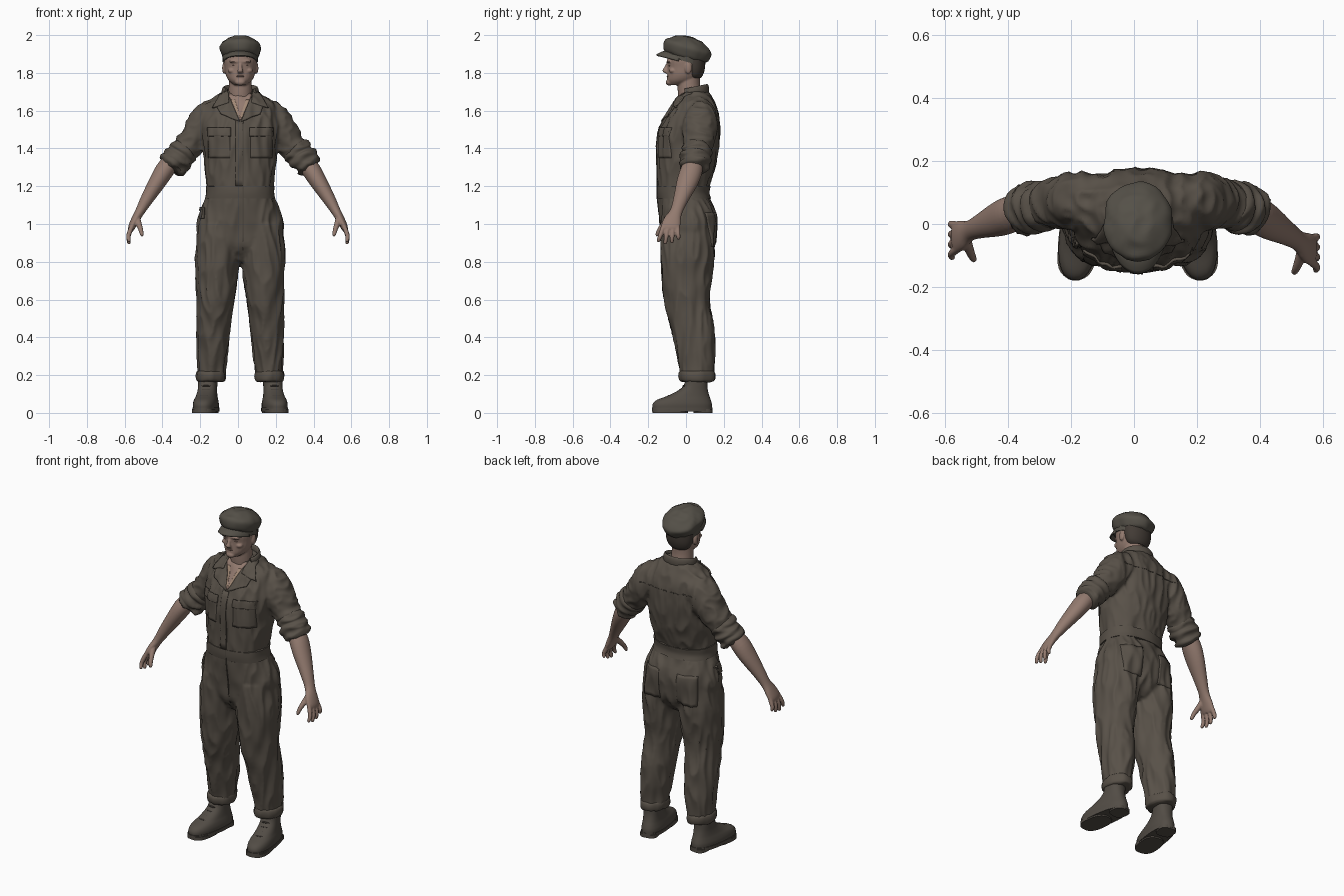
import bpy, bmesh, math
from mathutils import Vector, Matrix, noise
from mathutils.bvhtree import BVHTree

if "Cube" in bpy.data.objects:
    bpy.data.objects.remove(bpy.data.objects["Cube"])


def material(name, r, g, b):
    m = bpy.data.materials.new(name)
    m.use_nodes = True
    m.diffuse_color = (r, g, b, 1)
    m.node_tree.nodes["Principled BSDF"].inputs["Base Color"].default_value = (r, g, b, 1)
    return m


CLOTH = material("olive cloth", .098, .082, .065)
SEAM = material("dark cloth", .075, .063, .05)
CAP = material("cap wool", .09, .081, .065)
SKIN = material("skin", .29, .195, .158)
HAIR = material("hair", .055, .044, .036)
FACE = material("brows and lips", .2, .125, .1)
SHIRT = material("undershirt", .36, .25, .18)
BOOT = material("boot leather", .085, .073, .06)
DARK = material("lace cord", .05, .042, .036)

MID = .012  # the body stands slightly off centre


def mx(s, x):
    return MID + s * x


def smooth(pts, k):
    """Catmull-Rom through rows of (x, y, z, radius_u, radius_v)."""
    P = [Vector(p) for p in pts]
    out = []
    for i in range(len(P) - 1):
        a, b, c, d = P[max(i - 1, 0)], P[i], P[i + 1], P[min(i + 2, len(P) - 1)]
        for j in range(k):
            t = j / k
            out.append((b * 2 + (c - a) * t + (a * 2 - b * 5 + c * 4 - d) * t * t
                        + (b * 3 - a - c * 3 + d) * t ** 3) * .5)
    return out + [P[-1]]


def tube(bm, pts, k=4, n=28, flat=False, ref=(0, 1, 0), p=2.0):
    """Closed loft; flat keeps every ring horizontal, p squares the section."""
    P, rows, ref = smooth(pts, k), [], Vector(ref)
    for i, q in enumerate(P):
        d = P[min(i + 1, len(P) - 1)] - P[max(i - 1, 0)]
        t = Vector((0, 0, 1)) if flat else Vector(d[:3]).normalized()
        u = (ref - t * ref.dot(t)).normalized()
        v = t.cross(u)
        row = []
        for j in range(n):
            a = math.tau * j / n
            c, s = math.cos(a), math.sin(a)
            c, s = (math.copysign(abs(w) ** (2 / p), w) for w in (c, s))
            row.append(bm.verts.new(Vector(q[:3]) + u * c * max(q[3], .001) + v * s * max(q[4], .001)))
        rows.append(row)
    for r0, r1 in zip(rows, rows[1:]):
        for j in range(n):
            bm.faces.new((r0[j], r0[j - 1], r1[j - 1], r1[j]))
    bm.faces.new(rows[0])
    bm.faces.new(rows[-1])


def slab(z, yf, yb, rx, x=MID):
    return (x, (yf + yb) / 2, z, (yb - yf) / 2, rx)


def blob(bm, c, s):
    bmesh.ops.create_uvsphere(bm, u_segments=18, v_segments=10, radius=1,
                              matrix=Matrix.Translation(c) @ Matrix.Diagonal((*s, 1)))


def fold(co):
    """Ridged folds: lengthwise on body and legs, around the arm on sleeves."""
    w = min(max((abs(co.x) - .2) / .08, 0), 1) * (co.z > 1.2)
    body = noise.noise((co.x * 19, co.y * 19, co.z * 6))
    arm = noise.noise((co.x * 11, co.y * 9, co.z * 22))
    return .45 - 2 * abs(body * (1 - w) + arm * w)


def finish(bm, name, mat, voxel=0, folds=0, solid=0, angle=45):
    if not solid:
        bmesh.ops.recalc_face_normals(bm, faces=bm.faces)
    me = bpy.data.meshes.new(name)
    bm.to_mesh(me)
    bm.free()
    ob = bpy.data.objects.new(name, me)
    bpy.context.collection.objects.link(ob)
    if voxel:  # fuse the overlapping lofts into one skin
        r = ob.modifiers.new("fuse", 'REMESH')
        r.mode, r.voxel_size = 'VOXEL', voxel
        f = ob.modifiers.new("soften", 'SMOOTH')
        f.factor, f.iterations = .5, 3
        dg = bpy.context.evaluated_depsgraph_get()
        ob.data = bpy.data.meshes.new_from_object(ob.evaluated_get(dg))
        ob.modifiers.clear()
    if folds:
        moved = [v.co + v.normal * folds * fold(v.co) for v in ob.data.vertices]
        for v, co in zip(ob.data.vertices, moved):
            v.co = co
    if solid:
        s = ob.modifiers.new("thickness", 'SOLIDIFY')
        s.thickness, s.offset = solid, -1
    ob.data.materials.clear()
    ob.data.materials.append(mat)
    bpy.ops.object.select_all(action='DESELECT')
    ob.select_set(True)
    bpy.context.view_layer.objects.active = ob
    bpy.ops.object.shade_smooth_by_angle(angle=math.radians(angle))
    return ob


# Coverall: torso, legs and sleeves fused
bm = bmesh.new()
tube(bm, [slab(.80, -.06, .09, .09), slab(.88, -.12, .15, .195), slab(.98, -.137, .162, .23),
          slab(1.06, -.142, .16, .214), slab(1.13, -.147, .13, .184), slab(1.17, -.147, .116, .172),
          slab(1.23, -.15, .131, .18), slab(1.32, -.152, .158, .188), slab(1.42, -.152, .174, .198),
          slab(1.5, -.142, .178, .205), slab(1.58, -.1, .172, .205), slab(1.64, -.06, .152, .178),
          slab(1.68, -.032, .13, .122), slab(1.71, .0, .108, .08)], n=40, flat=True, p=2.3)
for s in (1, -1):
    tube(bm, [(mx(s, x), y, z, ry, rx) for x, y, z, ry, rx in (
        (.11, .01, 1.0, .138, .112), (.12, .008, .85, .143, .118), (.125, .005, .72, .132, .110),
        (.132, .003, .6, .12, .099), (.142, .034, .45, .114, .088), (.148, .052, .32, .102, .082),
        (.152, .058, .22, .09, .073), (.153, .058, .18, .086, .07))], flat=True)
    tube(bm, [(mx(s, x), y, z, r, r) for x, y, z, r in (
        (.11, .07, 1.59, .08), (.165, .072, 1.555, .094), (.212, .072, 1.49, .091),
        (.27, .065, 1.42, .077), (.33, .05, 1.345, .062))])
suit = finish(bm, "coverall", CLOTH, voxel=.009, folds=.01, angle=60)
probe = bmesh.new()
probe.from_mesh(suit.data)
TREE = BVHTree.FromBMesh(probe)


def patch(name, corners, mat=CLOTH, side=-1, lift=.004, n=10):
    """Thin plate laid on the coverall; corners run TL, TR, BR, BL in (x, z)."""
    bm = bmesh.new()
    tl, tr, br, bl = (Vector(c) for c in corners)
    rows = []
    for i in range(n + 1):
        row = []
        for j in range(n + 1):
            x, z = tl.lerp(tr, j / n).lerp(bl.lerp(br, j / n), i / n)
            hit = TREE.ray_cast(Vector((x, side, z)), Vector((0, -side, 0)))[0]
            hit = hit or TREE.find_nearest(Vector((x, 0, z)))[0]
            row.append(bm.verts.new(hit + Vector((0, side * lift, 0))))
        rows.append(row)
    for a, b in zip(rows, rows[1:]):
        for j in range(n):
            bm.faces.new((a[j], b[j], b[j + 1], a[j + 1]))
    bm.normal_update()
    if sum(f.normal.y for f in bm.faces) * side < 0:
        bmesh.ops.reverse_faces(bm, faces=bm.faces)
    return finish(bm, name, mat, solid=.009)


def rect(x0, x1, z0, z1):
    return (x0, z1), (x1, z1), (x1, z0), (x0, z0)


# Belt, front fly, pockets and yoke seam
bm = bmesh.new()
tube(bm, [slab(1.135, -.150, .132, .185), slab(1.165, -.154, .124, .18),
          slab(1.2, -.154, .129, .181)], n=48, flat=True, p=2.3)
finish(bm, "belt", CLOTH, folds=.003)
patch("front_placket", rect(-.012, .026, 1.2, 1.55))
patch("placket_seam", rect(.024, .028, .86, 1.55), SEAM, lift=.005)
patch("back_yoke_seam", rect(-.18, .2, 1.552, 1.557), SEAM, side=1, lift=.002, n=16)
for s, label in ((1, "left"), (-1, "right")):
    patch(label + "_chest_pocket", rect(mx(s, .055), mx(s, .17), 1.35, 1.49))
    patch(label + "_pocket_flap", rect(mx(s, .05), mx(s, .175), 1.465, 1.51), lift=.009)
    patch(label + "_seat_pocket", rect(mx(s, .06), mx(s, .175), .88, 1.06), side=1)
patch("hip_tab", rect(-.205, -.18, 1.03, 1.09), lift=.01)

# Open neck with undershirt edges, lapels and standing collar
patch("open_neck", ((-.055, 1.69), (.075, 1.69), (.018, 1.555), (.006, 1.555)), SKIN, lift=.004)
for s, label in ((1, "left"), (-1, "right")):
    patch(label + "_shirt_edge", ((mx(s, .03), 1.66), (mx(s, .05), 1.66),
                                  (mx(s, .008), 1.56), (mx(s, 0), 1.57)), SHIRT, lift=.006)
    patch(label + "_lapel", ((mx(s, .055), 1.67), (mx(s, .13), 1.635),
                             (mx(s, .105), 1.585), (mx(s, .004), 1.545)), lift=.009)
    patch(label + "_collar_leaf", ((mx(s, .066), 1.71), (mx(s, .105), 1.695),
                                   (mx(s, .15), 1.615), (mx(s, .06), 1.645)), lift=.014)
bm = bmesh.new()
arc = [math.radians(a) for a in range(-120, 121, 20)]
tube(bm, [(MID + .088 * math.sin(a), .036 + .076 * math.cos(a), 1.693 + .016 * math.cos(a), .032, .011)
          for a in arc], n=16, ref=(0, 0, 1))
finish(bm, "collar", CLOTH)

# Rolled sleeves, forearms, hands, trouser cuffs and boots
for s, label in ((1, "left"), (-1, "right")):
    bm = bmesh.new()
    tube(bm, [(mx(s, x), y, z, r, r) for x, y, z, r in (
        (.288, .06, 1.402, .066), (.302, .057, 1.385, .078), (.316, .054, 1.366, .072), (.33, .05, 1.347, .083),
        (.345, .047, 1.328, .075), (.36, .044, 1.31, .078), (.37, .042, 1.298, .058))])
    finish(bm, label + "_rolled_sleeve", CLOTH, folds=.015, angle=60)

    def at(x, y, z):  # the right hand is carried a little further back
        return s * x, y + (s < 0) * .04 * min(max((1.3 - z) / .3, 0), 1), z

    bm = bmesh.new()
    tube(bm, [(*at(x, y, z), ry, rx) for x, y, z, ry, rx in (
        (.345, .05, 1.345, .045, .045), (.388, .03, 1.285, .058, .05), (.428, .006, 1.22, .056, .045),
        (.483, -.028, 1.13, .04, .034), (.52, -.052, 1.065, .033, .025), (.545, -.072, 1.02, .046, .022),
        (.562, -.082, .985, .05, .019), (.567, -.085, .968, .042, .014))])
    for i in range(4):  # fingers, front to back
        y, drop = -.122 + i * .026, (0, .012, .006, -.012)[i]
        tube(bm, [(*at(x, y + dy * (1.5 - i * .6), z), r, r) for x, dy, z, r in (
            (.558, .003, .995, .0125), (.572, -.004, .962, .013), (.58, -.01, .935 - drop / 2, .0115),
            (.577, -.016, .912 - drop, .01), (.575, -.018, .904 - drop, .003))], n=10)
    tube(bm, [(*at(x, y, z), r, r) for x, y, z, r in (
        (.535, -.08, 1.035, .018), (.525, -.115, 1.0, .016), (.515, -.14, .97, .013),
        (.508, -.153, .942, .010), (.506, -.157, .935, .003))], n=10)
    finish(bm, label + "_forearm_and_hand", SKIN, voxel=.0045, angle=60)

    bm = bmesh.new()
    tube(bm, [(mx(s, .155), .058, z, r + .018, r) for z, r in (
        (.165, .06), (.172, .073), (.195, .078), (.216, .075), (.226, .064))], flat=True)
    finish(bm, label + "_trouser_cuff", CLOTH, folds=.008, angle=60)

    place = Matrix.Translation((mx(s, .171), .06, 0)) @ Matrix.Rotation(math.radians(8 * s), 4, 'Z')
    boot, sole, lace = bmesh.new(), bmesh.new(), bmesh.new()
    tube(boot, [slab(z, f - .06, b - .06, r, 0) for z, f, b, r in (
        (.018, -.178, .138, .062), (.045, -.179, .138, .064), (.068, -.158, .132, .06),
        (.09, -.1, .124, .054), (.12, -.04, .116, .05), (.15, -.01, .113, .05),
        (.2, 0, .114, .052))], flat=True, p=2.4)
    tube(sole, [slab(z, -.242, .08, .066, 0) for z in (.008, .028)], k=1, n=36, flat=True, p=2.4)
    tube(sole, [slab(z, -.238, -.05, .062, 0) for z in (0, .02)], k=1, flat=True, p=2.6)
    tube(sole, [slab(z, -.02, .078, .05, 0) for z in (0, .02)], k=1, flat=True, p=3)
    for y, z in ((-.148, .092), (-.116, .105), (-.088, .123), (-.072, .143)):
        blob(lace, (0, y, z), (.024, .008, .004))
    for b, part, mat in ((boot, "boot", BOOT), (sole, "boot_sole", BOOT), (lace, "boot_laces", DARK)):
        bmesh.ops.transform(b, matrix=place, verts=b.verts)
        finish(b, label + "_" + part, mat)

# Head and neck
bm = bmesh.new()
tube(bm, [slab(1.6, -.03, .09, .062), slab(1.68, -.042, .082, .062), slab(1.74, -.045, .074, .061),
          slab(1.79, -.045, .075, .06)], flat=True)
tube(bm, [slab(1.735, -.088, .0, .03), slab(1.758, -.1, .055, .06), slab(1.79, -.099, .08, .077),
          slab(1.83, -.098, .096, .084), slab(1.87, -.1, .1, .088), slab(1.92, -.09, .09, .08)], flat=True)
tube(bm, [(MID, y, z, ry, rx) for y, z, ry, rx in (
    (-.094, 1.852, .009, .009), (-.105, 1.828, .012, .010), (-.112, 1.81, .013, .016),
    (-.1, 1.797, .009, .013))], n=14, flat=True)
blob(bm, (MID, -.088, 1.75), (.028, .02, .017))
blob(bm, (MID, -.088, 1.86), (.06, .015, .01))
for s in (1, -1):
    blob(bm, (mx(s, .086), .012, 1.825), (.01, .019, .03))
    blob(bm, (mx(s, .045), -.07, 1.812), (.022, .02, .014))
finish(bm, "head", SKIN, voxel=.0045, angle=60)
face, hair = bmesh.new(), bmesh.new()
blob(face, (MID, -.096, 1.782), (.022, .006, .005))
for s in (1, -1):
    blob(face, (mx(s, .033), -.088, 1.838), (.012, .005, .003))
    blob(face, (mx(s, .034), -.096, 1.857), (.018, .005, .003))
finish(face, "lips_eyes_and_brows", FACE)
tube(hair, [slab(1.772, .01, .078, .05), slab(1.79, -.0, .09, .07), slab(1.83, -.015, .101, .083),
            slab(1.9, -.02, .103, .086)], flat=True)
finish(hair, "hair", HAIR)

# Flat cap: soft tilted crown, band and peak
tilt = Matrix.Translation((MID, .008, 1.925)) @ Matrix.Rotation(math.radians(-16), 4, 'X')
crown, band = bmesh.new(), bmesh.new()
tube(crown, [(0, 0, z, ry, rx) for z, ry, rx in (
    (-.045, .107, .091), (-.03, .121, .101), (0, .13, .111), (.02, .123, .105), (.042, .094, .082),
    (.06, .058, .05), (.067, .01, .01))], n=36, flat=True)
tube(band, [(0, 0, z, .109, .094) for z in (-.065, -.02)], k=2, n=36, flat=True)
for b, name in ((crown, "cap_crown"), (band, "cap_band")):
    bmesh.ops.transform(b, matrix=tilt, verts=b.verts)
    finish(b, name, CAP, folds=.006 if b is crown else 0)
bm = bmesh.new()
grid = []
for i in range(7):
    t = i / 6
    ring = [math.radians(a) for a in range(-75, 76, 6)]
    grid.append([bm.verts.new((MID + math.sin(a) * (.09 + .006 * t), -math.cos(a) * (.098 + .06 * t),
                               1.918 - .022 * t * t - .045 * (1 - math.cos(a)))) for a in ring])
for a, b in zip(grid, grid[1:]):
    for j in range(len(a) - 1):
        bm.faces.new((a[j], b[j], b[j + 1], a[j + 1]))
finish(bm, "cap_peak", CAP, solid=.008)
